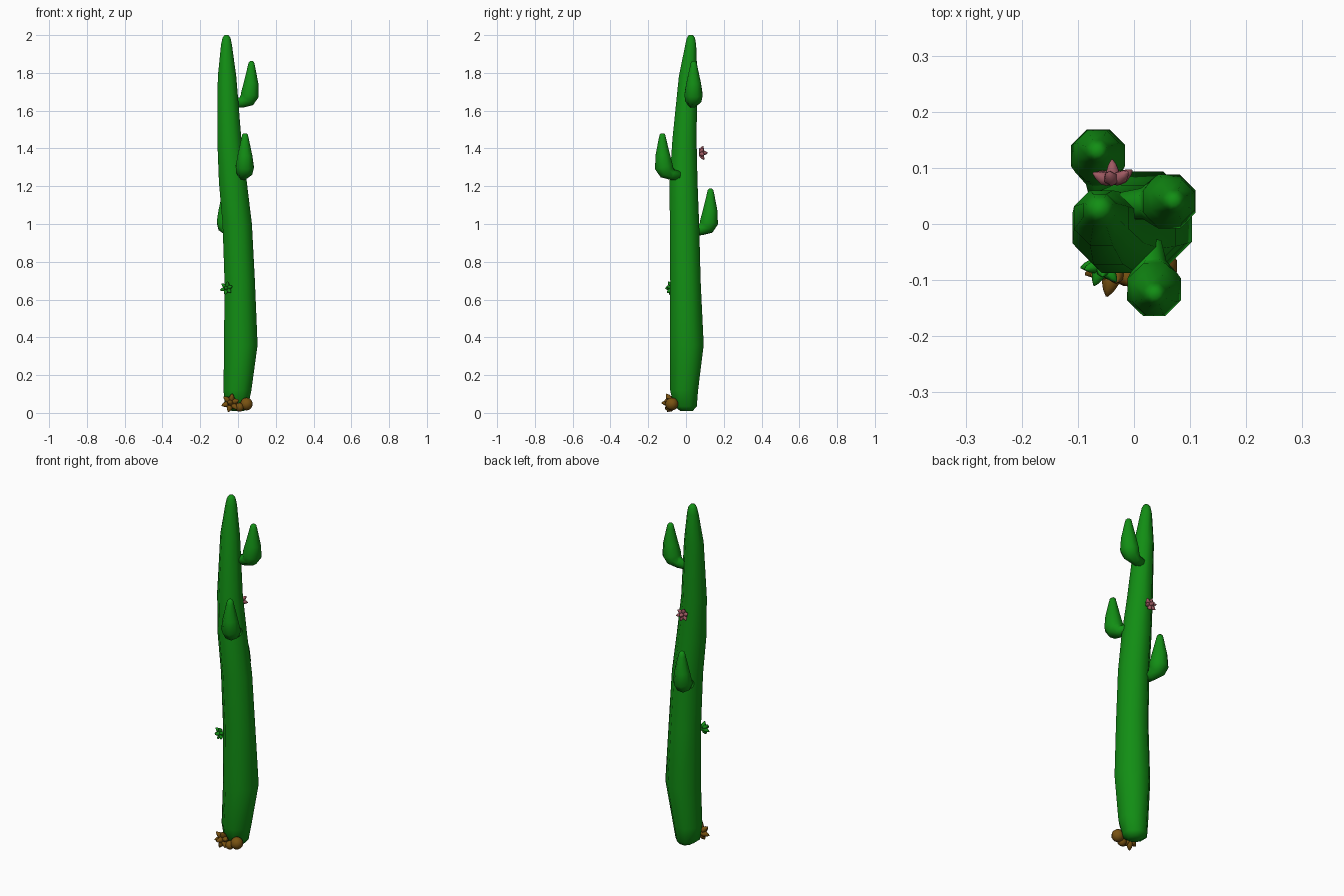
import bpy, bmesh
from math import sin, cos, pi
from mathutils import Vector

if "Cube" in bpy.data.objects:
    bpy.data.objects.remove(bpy.data.objects["Cube"])

SIDES = 8


def material(name, rgb):
    m = bpy.data.materials.new(name)
    m.diffuse_color = (*rgb, 1)
    m.use_nodes = True
    m.node_tree.nodes["Principled BSDF"].inputs["Base Color"].default_value = m.diffuse_color
    return m


GREEN = material("cactus_green", (0.006, 0.27, 0.007))
PINK = material("blossom_pink", (0.34, 0.10, 0.12))
BROWN = material("dry_brown", (0.19, 0.085, 0.006))


def finish(name, bm, mat):
    bmesh.ops.recalc_face_normals(bm, faces=bm.faces)
    for f in bm.faces:
        f.smooth = True
    me = bpy.data.meshes.new(name)
    bm.to_mesh(me)
    bm.free()
    me.materials.append(mat)
    ob = bpy.data.objects.new(name, me)
    bpy.context.collection.objects.link(ob)
    return ob


def tube(bm, path, normals, sides=SIDES):
    """Skin rings (x, y, z, radius), each facing its normal."""
    rings = []
    for (x, y, z, r), n in zip(path, normals):
        q = Vector((0, 0, 1)).rotation_difference(Vector(n).normalized())
        rings.append([bm.verts.new(Vector((x, y, z)) + q @ Vector(
            (r * cos(2 * pi * (i + .5) / sides), r * sin(2 * pi * (i + .5) / sides), 0)))
            for i in range(sides)])
    for a, b in zip(rings, rings[1:]):
        for i in range(sides):
            j = (i + 1) % sides
            bm.faces.new((a[i], a[j], b[j], b[i]))
    bm.faces.new(rings[0][::-1])
    bm.faces.new(rings[-1])


# Wavy trunk with rounded ends
trunk = [(0.000, 0.003, 0.010, .035), (-0.008, -0.004, 0.035, .066),
         (-0.003, -0.010, 0.12, .080), (0.015, 0.005, 0.36, .096),
         (0.009, -0.003, 0.70, .087), (-0.004, -0.008, 1.00, .084),
         (-0.027, -0.013, 1.22, .080), (-0.046, -0.008, 1.45, .069),
         (-0.058, 0.011, 1.78, .053), (-0.061, 0.025, 1.95, .031),
         (-0.061, 0.026, 1.985, .023), (-0.061, 0.026, 2.0, .012)]
bm = bmesh.new()
tube(bm, trunk, [(0, 0, 1)] * len(trunk))
finish("trunk", bm, GREEN)


def arm(name, cx, cy, z0, dx, dy):
    """Stubby arm: leaves the trunk sideways, swells at the elbow, tapers up."""
    d = Vector((dx, dy, 0)).normalized()
    prof = [(-.085, .030, .026, .15), (-.045, .033, .030, .35), (-.015, .048, .046, 1.2),
            (.000, .075, .052, 4), (.006, .135, .042, 20), (.008, .225, .021, 50),
            (.008, .245, .016, 50), (.008, .252, .008, 50)]
    path = [(cx + d.x * s, cy + d.y * s, z0 + h, r) for s, h, r, k in prof]
    bm = bmesh.new()
    tube(bm, path, [(d.x, d.y, k) for s, h, r, k in prof])
    finish(name, bm, GREEN)


arm("upper_arm", 0.063, 0.040, 1.61, 1, 0.1)
arm("front_arm", 0.036, -0.117, 1.228, 0.15, -1)
arm("back_arm", -0.064, 0.122, 0.935, -0.15, 1)


def petal(bm, base, d, length, width):
    d = d.normalized()
    shape = [(0, .3), (.25, .85), (.5, 1), (.8, .6), (1, .12)]
    tube(bm, [(*(base + d * length * t), width * w) for t, w in shape],
         [d] * len(shape), 6)


def rosette(name, centre, facing, mat, length, width):
    """One central petal with a ring of splayed ones."""
    bm = bmesh.new()
    c, f = Vector(centre), Vector(facing).normalized()
    u = f.cross(Vector((0, 0, 1))).normalized()
    v = f.cross(u)
    petal(bm, c, f, length, width)
    for i in range(6):
        a = 2 * pi * i / 6 + .3
        petal(bm, c, f * .55 + u * cos(a) + v * sin(a), length, width)
    finish(name, bm, mat)


# Blossom, bud and dried tuft
rosette("pink_blossom", (-0.037, 0.073, 1.375), (-0.05, 1, 0.05), PINK, .042, .013)
rosette("green_bud", (-0.056, -0.072, 0.66), (-0.4, -1, 0), GREEN, .041, .012)
rosette("dry_tuft", (-0.035, -0.075, 0.053), (-0.25, -1, 0), BROWN, .056, .017)

# Round pebbles at the foot
for name, pos, r in (("pebble_large", (0.045, -0.075, 0.047), .034),
                     ("pebble_small", (0.008, -0.086, 0.03), .024)):
    bm = bmesh.new()
    bmesh.ops.create_uvsphere(bm, u_segments=10, v_segments=7, radius=r)
    bmesh.ops.translate(bm, verts=bm.verts, vec=pos)
    finish(name, bm, BROWN)
